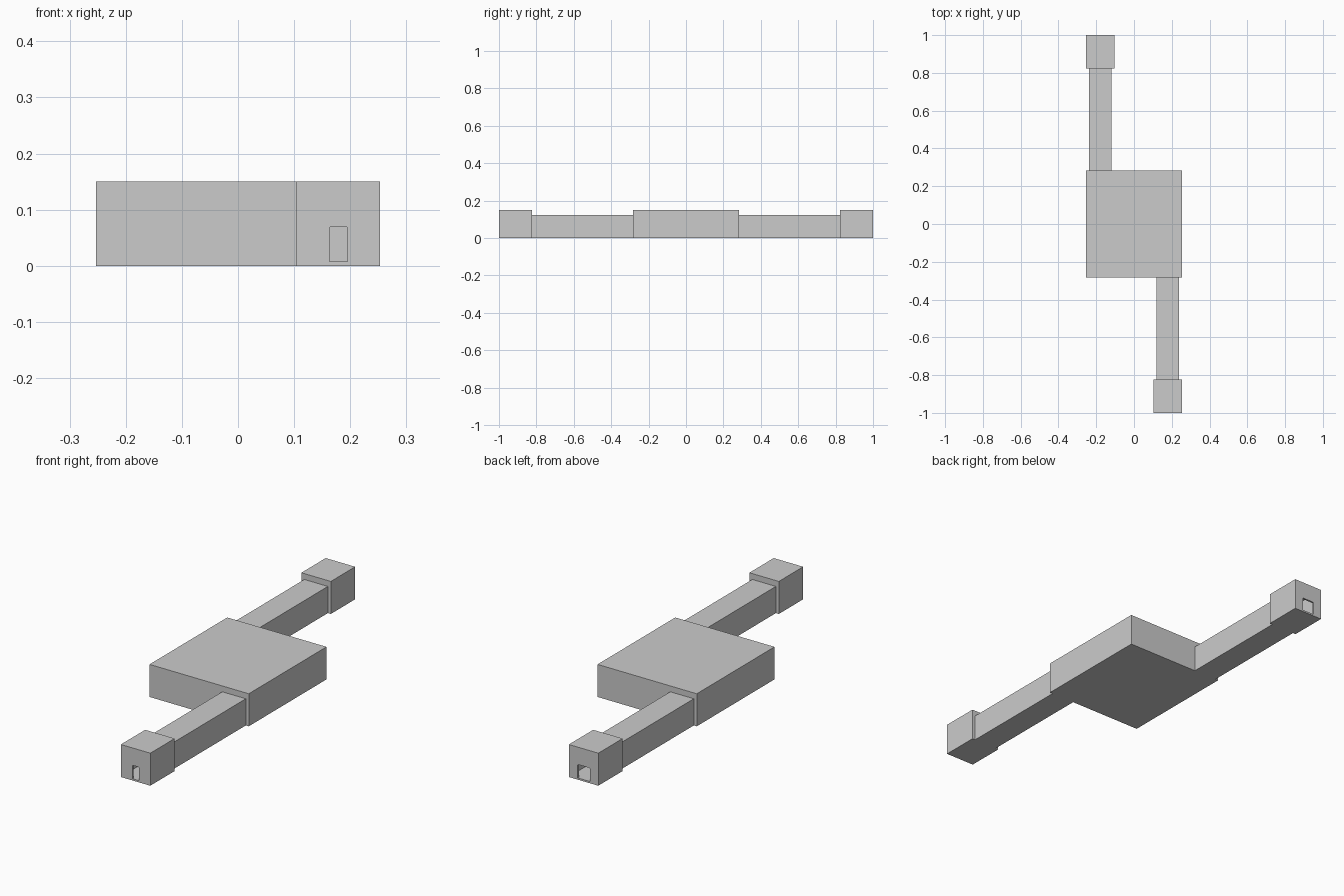
import bpy, bmesh

if "Cube" in bpy.data.objects:
    bpy.data.objects.remove(bpy.data.objects["Cube"])

WALL = 0.008
HALL_X, HALL_Y, ROOM_Y = 0.253, 0.283, 0.823
HIGH, LOW = 0.15, 0.123


def box(name, lo, hi, cutter=False):
    """Axis-aligned box between two corners."""
    bm = bmesh.new()
    bmesh.ops.create_cube(bm, size=1)
    for v in bm.verts:
        v.co = [(a + b) / 2 + c * abs(b - a) for a, b, c in zip(lo, hi, v.co)]
    mesh = bpy.data.meshes.new(name)
    bm.to_mesh(mesh)
    bm.free()
    ob = bpy.data.objects.new(name, mesh)
    bpy.context.collection.objects.link(ob)
    if cutter:
        ob.hide_render = True
        ob.display_type = 'WIRE'
    return ob


def cut(ob, cutter):
    mod = ob.modifiers.new("cut_" + cutter.name, 'BOOLEAN')
    mod.operation = 'DIFFERENCE'
    mod.solver = 'EXACT'
    mod.object = cutter


def shell(name, lo, hi):
    """Box hollowed to a thin wall."""
    ob = box(name, lo, hi)
    inner = box(name + "_cavity",
                [min(a, b) + WALL for a, b in zip(lo, hi)],
                [max(a, b) - WALL for a, b in zip(lo, hi)], True)
    cut(ob, inner)
    return ob


def doorway(name, x, y, width, height, radius):
    """Door cutter with slightly rounded top corners."""
    ob = box(name, (x - width / 2, y - 0.02, WALL),
             (x + width / 2, y + 0.02, height), True)
    bm = bmesh.new()
    bm.from_mesh(ob.data)
    edges = [e for e in bm.edges if all(v.co.z > height - 1e-4 for v in e.verts)
             and abs(e.verts[0].co.x - e.verts[1].co.x) < 1e-5]
    bmesh.ops.bevel(bm, geom=edges, offset=radius, segments=2,
                    profile=0.5, affect='EDGES')
    bm.to_mesh(ob.data)
    bm.free()
    return ob


# Central hall
hall = shell("central_hall", (-HALL_X, -HALL_Y, 0), (HALL_X, HALL_Y, HIGH))

# Front and back wings, related by a half turn
for side, s, door_width in (("front", -1, 0.032), ("back", 1, 0.062)):
    # Low corridor, open at both ends
    corridor = box(side + "_corridor", (-s * 0.238, s * HALL_Y, 0),
                   (-s * 0.118, s * ROOM_Y, LOW))
    passage = box(side + "_passage",
                  (-s * (0.238 - WALL), s * (HALL_Y - 0.02), WALL),
                  (-s * (0.118 + WALL), s * (ROOM_Y + 0.02), LOW - WALL), True)
    # End room with its outside door
    room = shell(side + "_room", (-s * HALL_X, s * ROOM_Y, 0),
                 (-s * 0.103, s * 1.0, HIGH))
    for ob in (hall, corridor, room):
        cut(ob, passage)
    cut(room, doorway(side + "_doorway", -s * 0.179, s, door_width, 0.07, 0.003))
